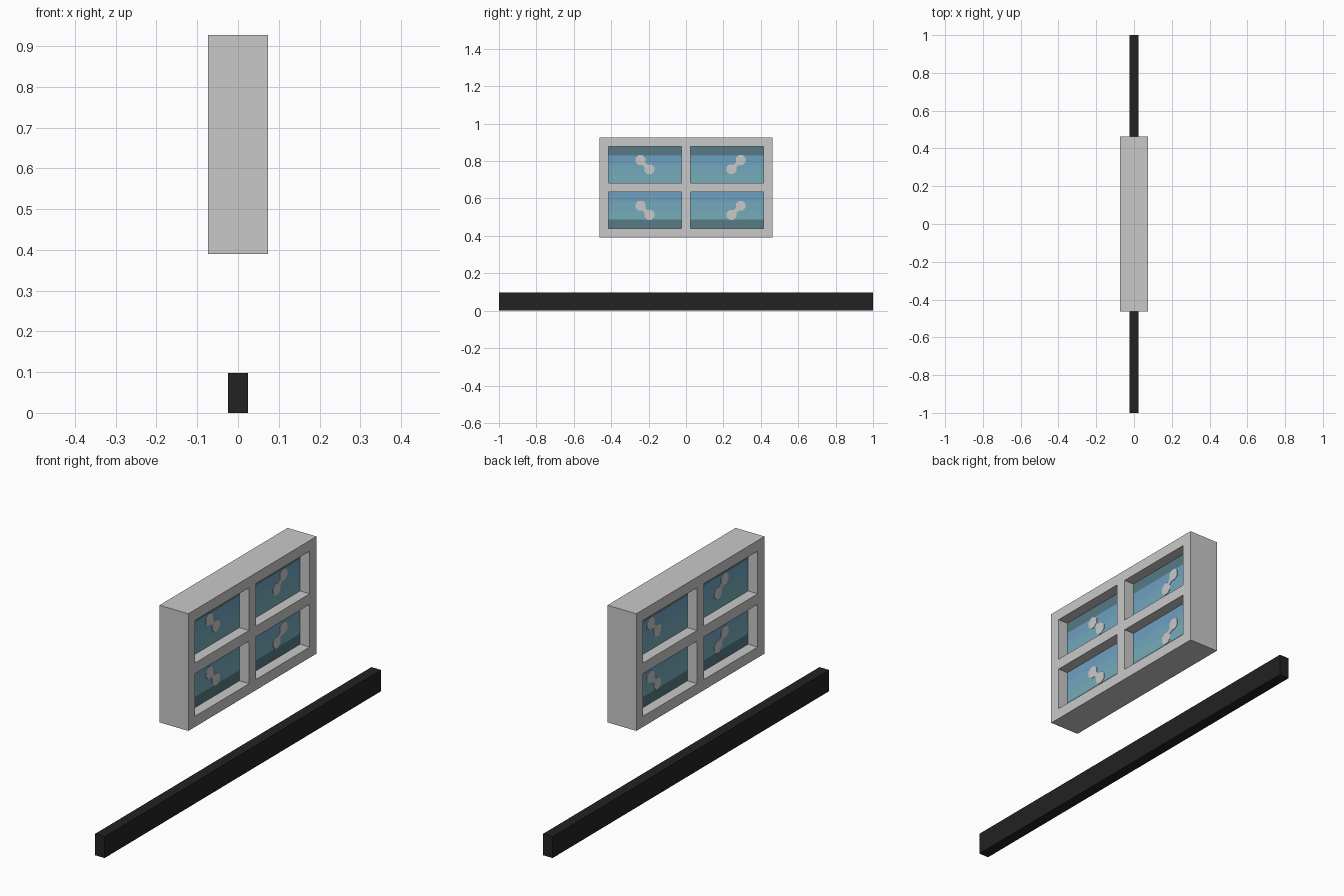
import bpy, bmesh, math
from mathutils import Vector

if "Cube" in bpy.data.objects:
    bpy.data.objects.remove(bpy.data.objects["Cube"])

U = 2 / 41  # the model sits on a 41-unit grid


def srgb(name, r, g, b):
    lin = [((c / 255 + 0.055) / 1.055) ** 2.4 if c > 10 else c / 255 / 12.92 for c in (r, g, b)]
    m = bpy.data.materials.new(name)
    m.diffuse_color = (*lin, 1)
    m.use_nodes = True
    m.node_tree.nodes["Principled BSDF"].inputs["Base Color"].default_value = m.diffuse_color
    return m


GREY = srgb("light grey", 201, 201, 201)
BLACK = srgb("near black", 34, 34, 34)
DARK = srgb("dark teal", 87, 122, 133)
BLUE = srgb("sky blue", 112, 160, 193)
MID = srgb("blue teal", 114, 168, 188)
TEAL = srgb("pale teal", 118, 172, 184)


def finish(bm, name, mats):
    bmesh.ops.recalc_face_normals(bm, faces=bm.faces)
    bmesh.ops.scale(bm, vec=(U, U, U), verts=bm.verts)
    me = bpy.data.meshes.new(name)
    bm.to_mesh(me)
    bm.free()
    for m in mats:
        me.materials.append(m)
    ob = bpy.data.objects.new(name, me)
    bpy.context.collection.objects.link(ob)
    return ob


def box(bm, lo, hi):
    v = bmesh.ops.create_cube(bm, size=1)["verts"]
    lo, hi = Vector(lo), Vector(hi)
    bmesh.ops.scale(bm, vec=hi - lo, verts=v)
    bmesh.ops.translate(bm, vec=(lo + hi) / 2, verts=v)


def prism(bm, pts, x0, x1):
    f = bm.faces.new([bm.verts.new((x0, y, z)) for y, z in pts])
    r = bmesh.ops.extrude_face_region(bm, geom=[f])
    new = [g for g in r["geom"] if isinstance(g, bmesh.types.BMVert)]
    bmesh.ops.translate(bm, vec=(x1 - x0, 0, 0), verts=new)


# long floor bar
bm = bmesh.new()
box(bm, (-0.5, -20.5, 0), (0.5, 20.5, 2))
finish(bm, "floor_bar", [BLACK])

# window frame: grid of cells with four openings, extruded to depth
ys = [-9.5, -8.5, -0.5, 0.5, 8.5, 9.5]
zs = [8, 9, 13, 14, 18, 19]
bm = bmesh.new()
grid = [[bm.verts.new((-1.5, y, z)) for z in zs] for y in ys]
for i in range(5):
    for j in range(5):
        if i % 2 == 0 or j % 2 == 0:
            bm.faces.new((grid[i][j], grid[i + 1][j], grid[i + 1][j + 1], grid[i][j + 1]))
r = bmesh.ops.extrude_face_region(bm, geom=bm.faces[:])
bmesh.ops.translate(bm, vec=(3, 0, 0),
                    verts=[g for g in r["geom"] if isinstance(g, bmesh.types.BMVert)])
finish(bm, "window_frame", [GREY])

# four panes, coloured in one-unit rows from bottom to top
rows = {9: (DARK, TEAL, MID, BLUE), 14: (TEAL, MID, BLUE, DARK)}
for z0, mats in rows.items():
    for side, y0, first in (("left", -8.5, -5), ("right", 0.5, 6)):
        tag = ("lower_" if z0 == 9 else "upper_") + side
        bm = bmesh.new()
        box(bm, (-0.5, y0, z0), (0.5, y0 + 8, z0 + 4))
        for k in (1, 2, 3):
            bmesh.ops.bisect_plane(bm, geom=bm.verts[:] + bm.edges[:] + bm.faces[:],
                                   plane_co=(0, 0, z0 + k), plane_no=(0, 0, 1))
        for f in bm.faces:
            f.material_index = min(3, max(0, int(f.calc_center_median().z - z0)))
        finish(bm, "pane_" + tag, mats)

        # glint: two chamfered spots joined by a diagonal link, on both faces
        step = 1 if side == "left" else -1
        bm = bmesh.new()
        for x0, x1 in ((0.5, 0.54), (-0.54, -0.5)):
            for cy, cz in ((first, z0 + 2.5), (first + step, z0 + 1.5)):
                rad = 0.54 / math.cos(math.pi / 8)
                prism(bm, [(cy + rad * math.cos((k + 0.5) * math.pi / 4),
                            cz + rad * math.sin((k + 0.5) * math.pi / 4)) for k in range(8)], x0, x1)
            my, mz = first + step / 2, z0 + 2
            prism(bm, [(my - 0.3, mz), (my, mz - 0.3), (my + 0.3, mz), (my, mz + 0.3)],
                  x0 * 0.99, x1 * 0.99)
        finish(bm, "glint_" + tag, [GREY])
